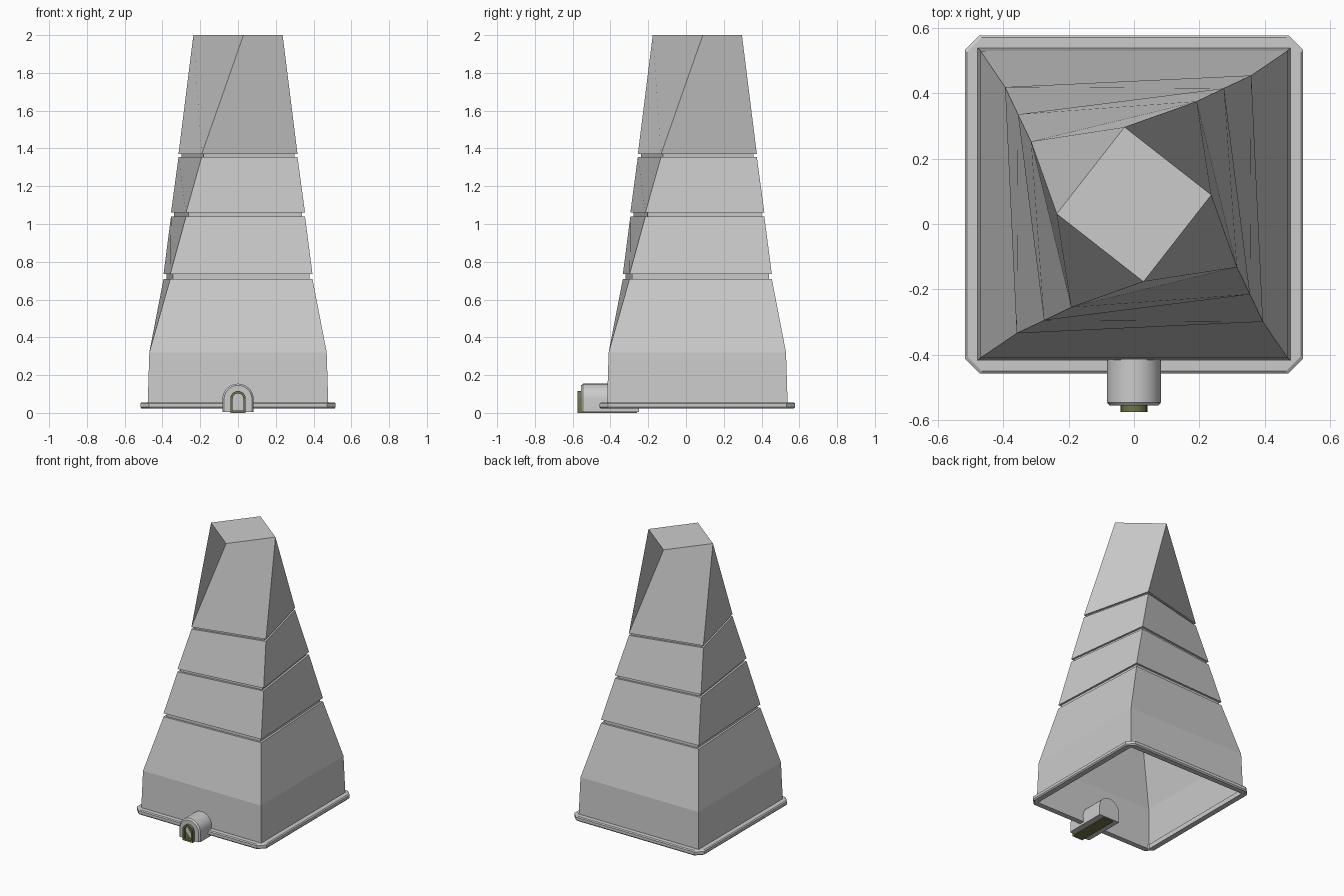
import bpy, bmesh, math

if "Cube" in bpy.data.objects:
    bpy.data.objects.remove(bpy.data.objects["Cube"])

CY = 0.06  # centre of the tower in y


def make(name, bm, mat=None):
    me = bpy.data.meshes.new(name)
    bm.to_mesh(me)
    bm.free()
    ob = bpy.data.objects.new(name, me)
    bpy.context.collection.objects.link(ob)
    if mat:
        me.materials.append(mat)
    return ob


def loft(bm, rings, closed=False):
    """Skin equal-length rings of verts, bottom to top."""
    pairs = list(zip(rings, rings[1:]))
    if closed:
        pairs.append((rings[-1], rings[0]))
    n = len(rings[0])
    for lo, hi in pairs:
        for k in range(n):
            j = (k + 1) % n
            bm.faces.new((lo[j], hi[j], hi[k], lo[k]))


# Twisted tower shell: (z, half diagonal, corner angle), open at the bottom
profile = [(0.05, 0.676, 45), (0.32, 0.664, 45)]
for z0, z1, r, a in [(0.71, 0.735, 0.533, 47.7), (1.04, 1.06, 0.449, 52.2),
                     (1.355, 1.37, 0.369, 58.6)]:
    profile += [(z0, r, a), (z0, r - 0.02, a), (z1, r - 0.02, a), (z1, r, a)]
profile.append((2.0, 0.238, 97))

bm = bmesh.new()
rings = []
for z, r, a in profile:
    angs = [math.radians(a + 90 * k) for k in range(4)]
    rings.append([bm.verts.new((r * math.cos(t), CY + r * math.sin(t), z)) for t in angs])
loft(bm, rings)
bm.faces.new(rings[-1])
make("tower_shell", bm)


# Base flange with cut corners
def octagon(bm, h, c, z):
    pts = [(h, -h + c), (h, h - c), (h - c, h), (-h + c, h),
           (-h, h - c), (-h, -h + c), (-h + c, -h), (h - c, -h)]
    return [bm.verts.new((x, y + CY, z)) for x, y in pts]


bm = bmesh.new()
loft(bm, [octagon(bm, h, c, z) for h, c, z in
          [(0.472, 0.005, 0.022), (0.51, 0.045, 0.022), (0.517, 0.045, 0.03),
           (0.517, 0.045, 0.05), (0.51, 0.045, 0.056), (0.472, 0.005, 0.056)]], closed=True)
make("base_flange", bm)


# Arched cable socket
def arch(bm, w, top, bottom, y, n=12):
    pts = [(-w, bottom), (w, bottom)]
    pts += [(w * math.cos(math.pi * i / n), top - w + w * math.sin(math.pi * i / n))
            for i in range(n + 1)]
    return [bm.verts.new((x, y, z)) for x, z in pts]


def arch_solid(name, sections, mat=None):
    bm = bmesh.new()
    rs = [arch(bm, *s) for s in sections]
    loft(bm, rs)
    bm.faces.new(rs[0])
    bm.faces.new(rs[-1])
    bmesh.ops.recalc_face_normals(bm, faces=bm.faces)
    ob = make(name, bm, mat)
    bpy.context.view_layer.objects.active = ob
    ob.select_set(True)
    bpy.ops.object.shade_smooth_by_angle(angle=math.radians(30))
    ob.select_set(False)


olive = bpy.data.materials.new("olive")
olive.diffuse_color = (0.16, 0.17, 0.06, 1)
olive.use_nodes = True
olive.node_tree.nodes["Principled BSDF"].inputs["Base Color"].default_value = olive.diffuse_color

arch_solid("socket_housing", [(0.074, 0.146, 0.006, -0.555), (0.083, 0.155, 0.006, -0.545),
                              (0.083, 0.155, 0.006, -0.25)])
arch_solid("socket_insert", [(0.028, 0.103, 0.012, -0.555), (0.028, 0.103, 0.012, -0.575),
                             (0.041, 0.116, 0.0, -0.575), (0.041, 0.116, 0.0, -0.26)], olive)
